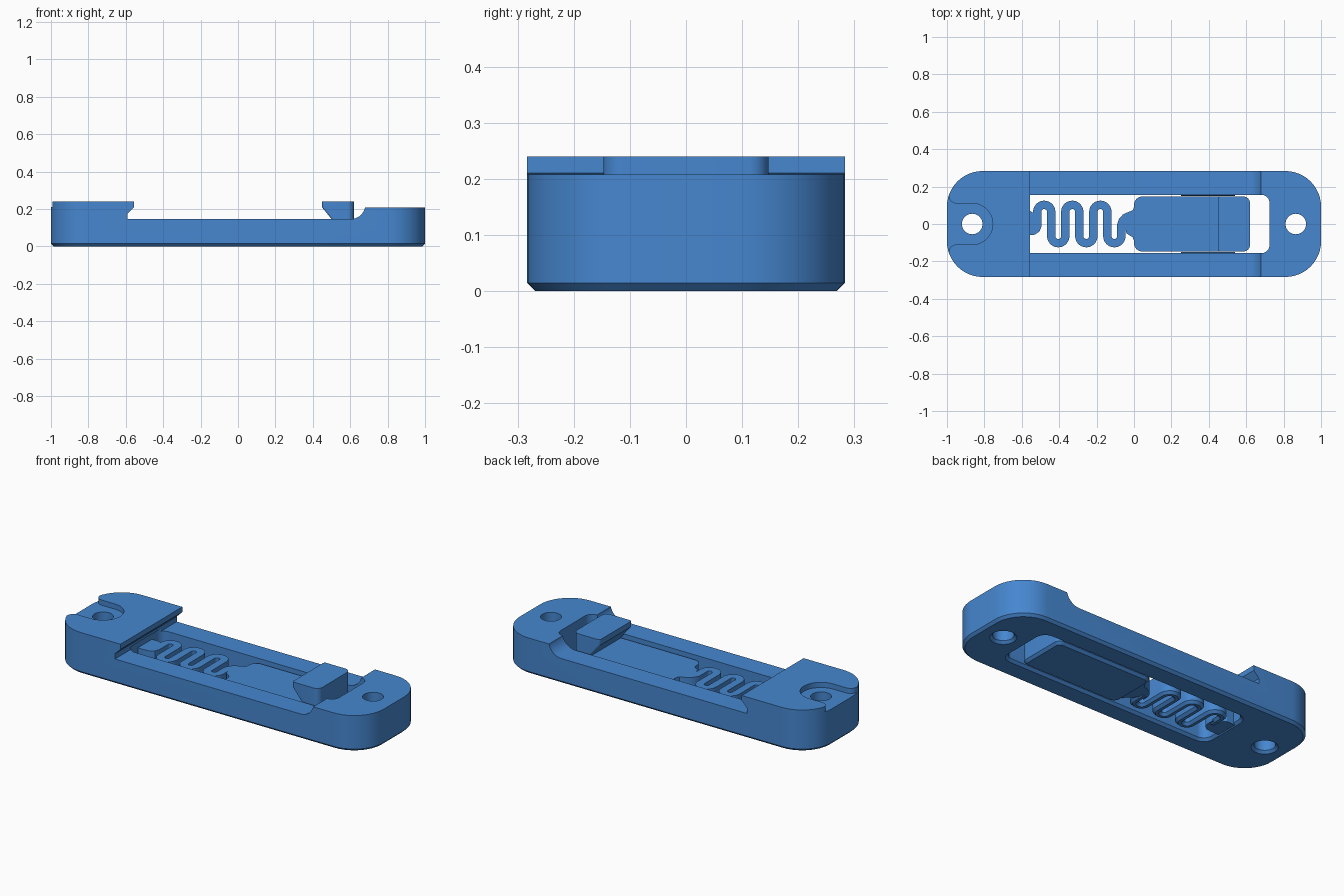
import bpy, bmesh, math

if "Cube" in bpy.data.objects:
    bpy.data.objects.remove(bpy.data.objects["Cube"])

blue = bpy.data.materials.new("blue plastic")
blue.diffuse_color = (0.061, 0.242, 0.631, 1)
blue.use_nodes = True
blue.node_tree.nodes["Principled BSDF"].inputs["Base Color"].default_value = blue.diffuse_color

RAIL, CH = 0.145, 0.014      # rail height, bottom chamfer
SLIDE_TOP = 0.122


def arc(cx, cy, r, a0, a1, n=12):
    return [(cx + r * math.cos(math.radians(a0 + (a1 - a0) * i / n)),
             cy + r * math.sin(math.radians(a0 + (a1 - a0) * i / n))) for i in range(n + 1)]


def rounded(x0, x1, y, rl, rr, n=12):
    """Rounded rectangle with its own left and right corner radii."""
    return (arc(x1 - rr, y - rr, rr, 0, 90, n) + arc(x0 + rl, y - rl, rl, 90, 180, n)
            + arc(x0 + rl, -y + rl, rl, 180, 270, n) + arc(x1 - rr, -y + rr, rr, 270, 360, n))


def loft(name, layers):
    """Closed solid through rings of 3D points with equal counts."""
    bm = bmesh.new()
    rings = [[bm.verts.new(p) for p in ring] for ring in layers]
    n = len(rings[0])
    for a, b in zip(rings, rings[1:]):
        for i in range(n):
            j = (i + 1) % n
            bm.faces.new((a[i], a[j], b[j], b[i]))
    bm.faces.new(rings[0][::-1])
    bm.faces.new(rings[-1])
    bmesh.ops.recalc_face_normals(bm, faces=bm.faces)
    me = bpy.data.meshes.new(name)
    bm.to_mesh(me)
    bm.free()
    me.materials.append(blue)
    ob = bpy.data.objects.new(name, me)
    bpy.context.collection.objects.link(ob)
    return ob


def stack(name, *layers):
    """Solid from (outline, z) pairs."""
    return loft(name, [[(x, y, z) for x, y in pts] for pts, z in layers])


def activate(ob):
    bpy.ops.object.select_all(action='DESELECT')
    ob.select_set(True)
    bpy.context.view_layer.objects.active = ob


def cut(ob, cutter):
    activate(ob)
    m = ob.modifiers.new("cut", 'BOOLEAN')
    m.operation, m.solver, m.object = 'DIFFERENCE', 'EXACT', cutter
    bpy.ops.object.modifier_apply(modifier=m.name)
    bpy.data.objects.remove(cutter)


# Outer frame with chamfered bottom edge
frame = stack("frame",
              (rounded(-1 + CH, 1 - CH, 0.283 - CH, 0.19 - CH, 0.19 - CH), 0),
              (rounded(-1, 1, 0.283, 0.19, 0.19), CH),
              (rounded(-1, 1, 0.283, 0.19, 0.19), 0.24))

# Side profile: undercut lip, low rails, curved ramp, lower right block
R = 0.082
ramp = [p for p in arc(0.60, RAIL + R, R, -90, -13.5, 10)]
side = ([(-0.555, 0.3), (-0.555, 0.21), (-0.59, 0.175), (-0.59, RAIL)]
        + ramp + [(ramp[-1][0], 0.208), (1.1, 0.208), (1.1, 0.3)])
cut(frame, loft("profile_cutter", [[(x, y, z) for x, z in side] for y in (-0.4, 0.4)]))

# Long slot, flared at the bottom and kept below the lip on the left
F = CH + 0.01
cut(frame, stack("slot_cutter",
                 (rounded(-0.60 - F, 0.725 + F, 0.156 + F, 0.05 + F, 0.045 + F), -0.01),
                 (rounded(-0.60, 0.725, 0.156, 0.05, 0.045), CH),
                 (rounded(-0.60, 0.725, 0.156, 0.05, 0.045), 0.160),
                 (rounded(-0.30, 0.725, 0.156, 0.05, 0.045), 0.161),
                 (rounded(-0.30, 0.725, 0.156, 0.05, 0.045), 0.3)))

# Pocket around the left hole
pocket = ([(-1.1, -0.15)] + arc(-0.95, -0.15, 0.04, 180, 90, 8)
          + arc(-0.865, 0, 0.11, -90, 90, 24)
          + arc(-0.95, 0.15, 0.04, 270, 180, 8) + [(-1.1, 0.15)])
cut(frame, stack("pocket_cutter", (pocket, 0.21), (pocket, 0.3)))

# Screw holes
for x in (-0.865, 0.865):
    ring = lambda r: arc(x, 0, r, 0, 360, 32)[:-1]
    cut(frame, stack("hole_cutter", (ring(0.055 + F), -0.01), (ring(0.055), CH), (ring(0.055), 0.3)))

# Thin guide ridges on the slot walls
ridges = []
for s, label in ((-1, "front"), (1, "back")):
    ridges.append(stack(label + "_guide_ridge", *[
        ([(0.25, s * y), (0.54, s * y), (0.54, s * 0.164), (0.25, s * 0.164)], z)
        for y, z in ((0.150, 0.02), (0.156, 0.10))]))

# Slider plate
slider = stack("slider",
               (rounded(CH, 0.62 - CH, 0.147 - CH, 0.045 - CH, 0.035 - CH), 0),
               (rounded(0, 0.62, 0.147, 0.045, 0.035), CH),
               (rounded(0, 0.62, 0.147, 0.045, 0.035), SLIDE_TOP))

# Hook head with an overhanging sloped face
head = stack("slider_head",
             (rounded(0.52, 0.62, 0.147, 0.012, 0.035), SLIDE_TOP),
             (rounded(0.45, 0.62, 0.147, 0.012, 0.035), 0.208),
             (rounded(0.45, 0.62, 0.147, 0.012, 0.035), 0.24))

# Serpentine spring: centre path, then a chamfered strip along it
path = [(-0.5175, 0.0)]
for i in range(3):
    x = -0.48 + 0.15 * i
    path += arc(x, 0.065, 0.0375, 180, 0, 12)
    path += arc(x + 0.075, -0.065, 0.0375, 180, 360, 12)
path.append((-0.0675, 0.0))
W = 0.0225
rings = []
for i, (x, y) in enumerate(path):
    a, b = path[max(i - 1, 0)], path[min(i + 1, len(path) - 1)]
    dx, dy = b[0] - a[0], b[1] - a[1]
    d = math.hypot(dx, dy)
    nx, ny = -dy / d, dx / d
    rings.append([(x + nx * o, y + ny * o, z) for o, z in (
        (W, SLIDE_TOP), (W, CH), (W - CH, 0), (CH - W, 0), (-W, CH), (-W, SLIDE_TOP))])
spring = loft("spring", rings)

# Spring root at the frame and neck at the slider
root = [(-0.62, 0.07), (-0.555, 0.07), (-0.54, 0.06), (-0.535, 0.03), (-0.495, 0.03),
        (-0.495, -0.015), (-0.505, -0.04), (-0.53, -0.057), (-0.555, -0.06), (-0.62, -0.06)]
neck = [(0.03, 0.09), (0.0, 0.09), (-0.008, 0.073), (-0.035, 0.062), (-0.06, 0.05),
        (-0.08, 0.027), (-0.09, 0.0), (-0.09, -0.03), (-0.045, -0.03), (-0.04, -0.05),
        (-0.025, -0.06), (-0.008, -0.07), (0.0, -0.09), (0.03, -0.09)]
spring_root = stack("spring_root", (root, 0.005), (root, SLIDE_TOP))
spring_neck = stack("spring_neck", (neck, 0.005), (neck, SLIDE_TOP))

# Smooth curved walls, keep edges sharp
for ob in [frame, slider, head, spring, spring_root, spring_neck]:
    activate(ob)
    bpy.ops.object.shade_smooth_by_angle(angle=math.radians(30))
